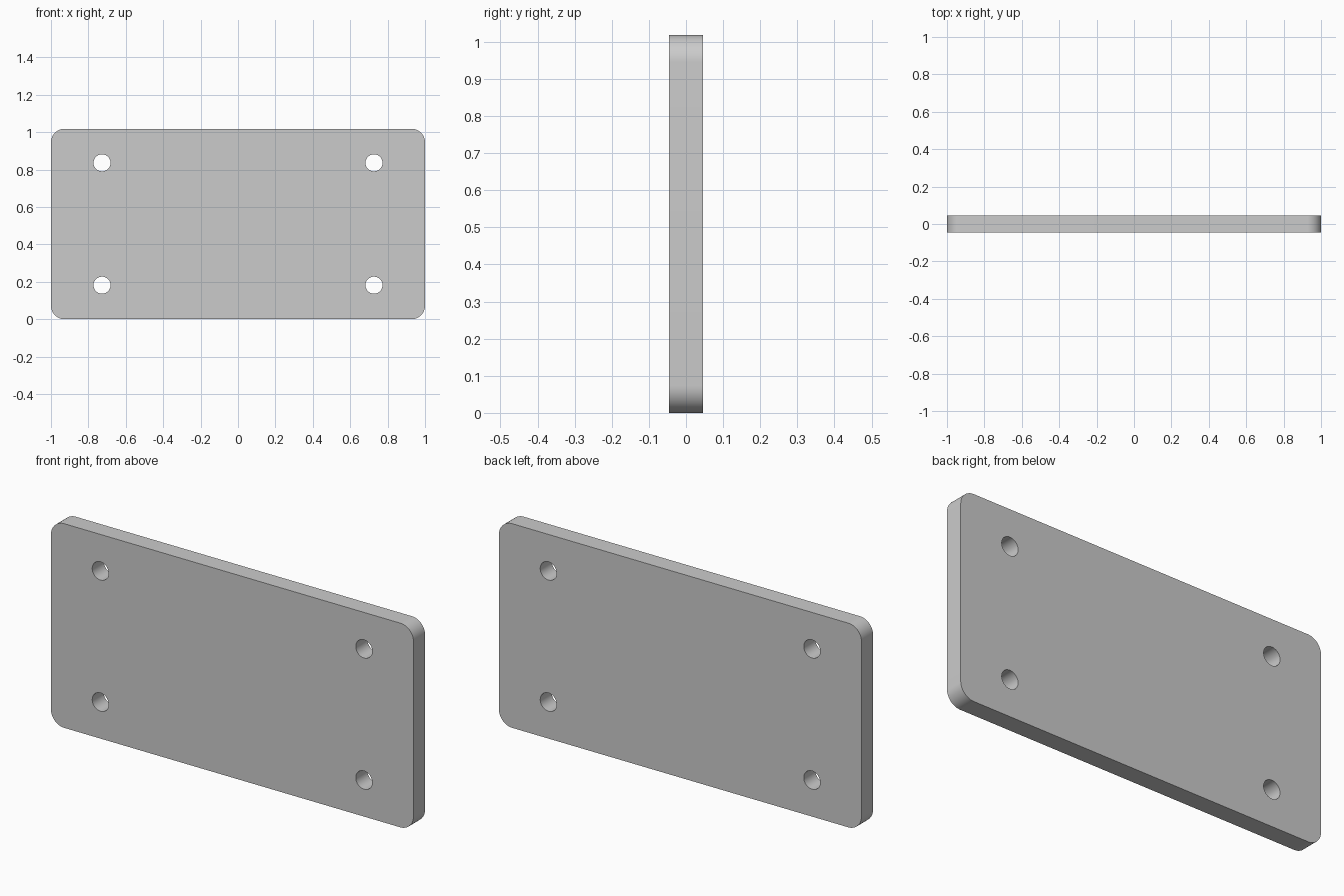
import bpy, bmesh
from math import sin, cos, pi, radians

if "Cube" in bpy.data.objects:
    bpy.data.objects.remove(bpy.data.objects["Cube"])

# Dimensions
HALF_W, HEIGHT, THICK = 1.0, 1.018, 0.091
CORNER_R, HOLE_R = 0.073, 0.0455
HOLE_X, HOLE_Z = 0.727, 0.327      # hole offsets from the plate centre
CZ = HEIGHT / 2


def arc(cx, cz, r, start, end, steps):
    """Points (x, z) along an arc, both ends included."""
    return [(cx + r * cos(start + (end - start) * i / steps),
             cz + r * sin(start + (end - start) * i / steps)) for i in range(steps + 1)]


def prism_object(name, outlines, depth):
    """Extrude closed x-z outlines along y, centred on y = 0."""
    bm = bmesh.new()
    for pts in outlines:
        face = bm.faces.new([bm.verts.new((x, -depth / 2, z)) for x, z in pts])
        out = bmesh.ops.extrude_face_region(bm, geom=[face], use_keep_orig=True)
        new_verts = [g for g in out["geom"] if isinstance(g, bmesh.types.BMVert)]
        bmesh.ops.translate(bm, verts=new_verts, vec=(0, depth, 0))
    bmesh.ops.recalc_face_normals(bm, faces=bm.faces)
    mesh = bpy.data.meshes.new(name)
    bm.to_mesh(mesh)
    bm.free()
    obj = bpy.data.objects.new(name, mesh)
    bpy.context.collection.objects.link(obj)
    return obj


# Rounded rectangular plate
outline = []
for k, (sx, sz) in enumerate([(1, 1), (-1, 1), (-1, -1), (1, -1)]):
    outline += arc(sx * (HALF_W - CORNER_R), CZ + sz * (CZ - CORNER_R),
                   CORNER_R, k * pi / 2, (k + 1) * pi / 2, 16)
plate = prism_object("mounting_plate", [outline], THICK)

# Four screw holes cut right through
holes = [arc(sx * HOLE_X, CZ + sz * HOLE_Z, HOLE_R, 0, 2 * pi, 48)[:-1]
         for sx in (-1, 1) for sz in (-1, 1)]
cutter = prism_object("hole_cutter", holes, THICK * 2)
cutter.hide_render = True

cut = plate.modifiers.new("screw_holes", 'BOOLEAN')
cut.operation = 'DIFFERENCE'
cut.solver = 'EXACT'
cut.object = cutter
bpy.context.view_layer.objects.active = plate
plate.select_set(True)
bpy.ops.object.modifier_apply(modifier=cut.name)
bpy.data.objects.remove(cutter, do_unlink=True)

# Smooth corners and hole walls, sharp rims
bpy.ops.object.shade_smooth_by_angle(angle=radians(30))
